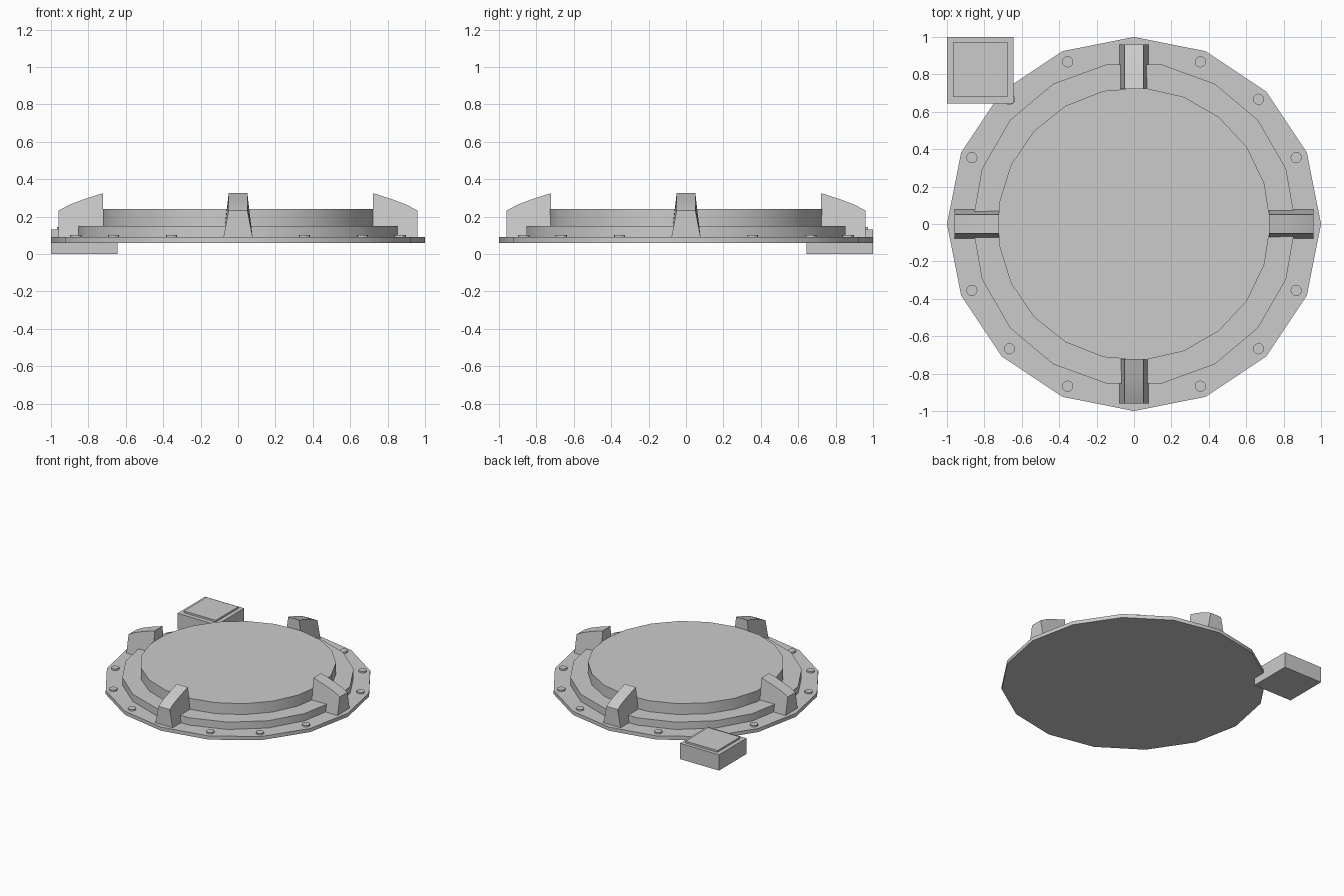
import bpy, bmesh
from math import cos, sin, pi, radians

if "Cube" in bpy.data.objects:
    bpy.data.objects.remove(bpy.data.objects["Cube"])


def finish(name, bm, angle=30):
    bmesh.ops.recalc_face_normals(bm, faces=bm.faces)
    mesh = bpy.data.meshes.new(name)
    bm.to_mesh(mesh)
    bm.free()
    obj = bpy.data.objects.new(name, mesh)
    bpy.context.collection.objects.link(obj)
    bpy.ops.object.select_all(action='DESELECT')
    obj.select_set(True)
    bpy.context.view_layer.objects.active = obj
    bpy.ops.object.shade_smooth_by_angle(angle=radians(angle))
    return obj


def loft(name, low, high):
    """Closed solid between two matching outlines."""
    bm = bmesh.new()
    a = [bm.verts.new(p) for p in low]
    b = [bm.verts.new(p) for p in high]
    n = len(a)
    bm.faces.new(a[::-1])
    bm.faces.new(b)
    for i in range(n):
        j = (i + 1) % n
        bm.faces.new((a[i], a[j], b[j], b[i]))
    return finish(name, bm)


def disc(name, sides, r, z0, z1, cx=0, cy=0):
    ring = [(cx + r * cos(2 * pi * i / sides), cy + r * sin(2 * pi * i / sides))
            for i in range(sides)]
    return loft(name, [(x, y, z0) for x, y in ring], [(x, y, z1) for x, y in ring])


def block(name, x0, x1, y0, y1, z0, z1):
    ring = [(x0, y0), (x1, y0), (x1, y1), (x0, y1)]
    return loft(name, [(x, y, z0) for x, y in ring], [(x, y, z1) for x, y in ring])


# Stacked discs
disc("base_plate", 16, 1.0, 0.06, 0.09)
disc("middle_ring", 18, 0.865, 0.09, 0.15)
disc("cover_disc", 21, 0.73, 0.15, 0.24)

# Four clamps, wider at the foot than at the crown
clamp_profile = [(0.722, 0.09, 0.078), (0.96, 0.09, 0.078), (0.96, 0.232, 0.05),
                 (0.90, 0.264, 0.05), (0.82, 0.294, 0.05), (0.722, 0.325, 0.05)]
for i in range(4):
    clamp = loft(f"clamp_{i + 1}",
                 [(x, -w, z) for x, z, w in clamp_profile],
                 [(x, w, z) for x, z, w in clamp_profile])
    clamp.rotation_euler.z = i * pi / 2

# Three bolts in each quadrant
for sx in (-1, 1):
    for sy in (-1, 1):
        for x, y in ((0.355, 0.867), (0.666, 0.667), (0.867, 0.355)):
            disc("bolt", 12, 0.03, 0.09, 0.103, sx * x, sy * y)

# Corner box with a raised lid
block("corner_box", -1.0, -0.645, 0.643, 1.0, 0.0, 0.13)
block("box_lid", -0.967, -0.677, 0.678, 0.972, 0.13, 0.145)
